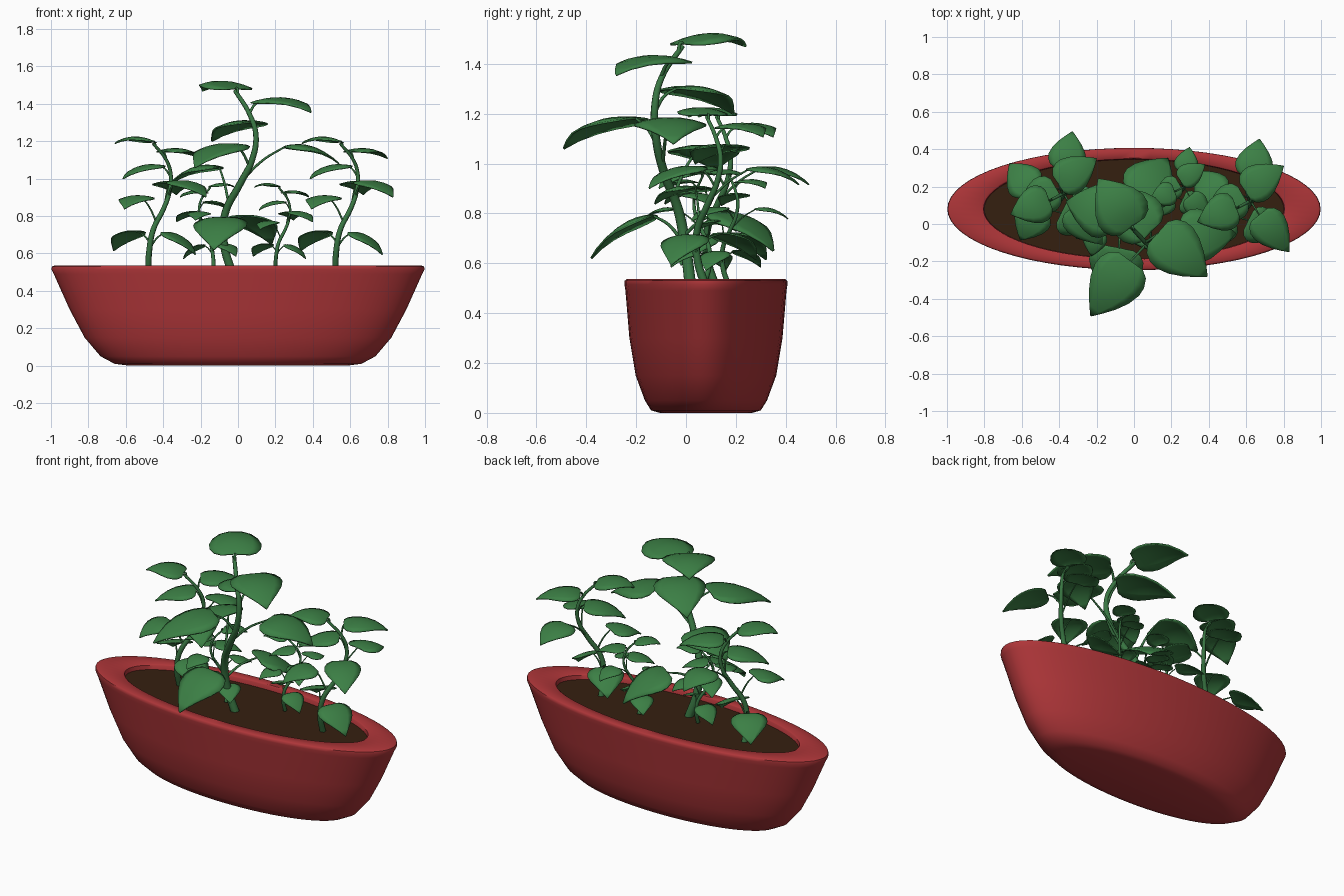
import bpy, bmesh, math
from mathutils import Vector

cube = bpy.data.objects.get("Cube")
if cube:
    bpy.data.objects.remove(cube)


def material(name, rgb):
    m = bpy.data.materials.new(name)
    m.use_nodes = True
    m.diffuse_color = (*rgb, 1)
    node = next(n for n in m.node_tree.nodes if n.type == 'BSDF_PRINCIPLED')
    node.inputs["Base Color"].default_value = (*rgb, 1)
    return m


RED = material("red glaze", (0.42, 0.036, 0.040))
SOIL = material("dark soil", (0.036, 0.014, 0.005))
LEAF = material("leaf green", (0.045, 0.215, 0.060))
STEM = material("stem green", (0.040, 0.180, 0.055))


def add_object(name, data, location=(0, 0, 0), angle=0, scale=1):
    ob = bpy.data.objects.new(name, data)
    bpy.context.collection.objects.link(ob)
    ob.location = location
    ob.rotation_euler.z = math.radians(angle)
    ob.scale = (scale,) * 3
    return ob


def mesh_from(bm, name, mat, smooth=True):
    bmesh.ops.recalc_face_normals(bm, faces=bm.faces)
    for f in bm.faces:
        f.smooth = smooth
    me = bpy.data.meshes.new(name)
    bm.to_mesh(me)
    bm.free()
    me.materials.append(mat)
    return me


def oval_loft(name, rings, mat, sides=64):
    """Join ovals given as (half width, half depth, height); close the ends."""
    bm = bmesh.new()
    loops = []
    for a, b, z in rings:
        loops.append([bm.verts.new((a * math.cos(k * math.tau / sides),
                                    b * math.sin(k * math.tau / sides), z))
                      for k in range(sides)])
    for lo, hi in zip(loops, loops[1:]):
        for k in range(sides):
            n = (k + 1) % sides
            bm.faces.new((lo[k], lo[n], hi[n], hi[k]))
    bm.faces.new(loops[0])
    bm.faces.new(loops[-1])
    return add_object(name, mesh_from(bm, name, mat), (0, 0.08, 0))


# Oval trough with rounded foot and thick rim
pot = oval_loft("pot", [
    (0.58, 0.185, 0.0), (0.66, 0.22, 0.01), (0.735, 0.245, 0.05),
    (0.82, 0.282, 0.15), (0.90, 0.307, 0.30), (0.985, 0.323, 0.49),
    (0.998, 0.327, 0.515), (0.995, 0.326, 0.53), (0.98, 0.318, 0.536),
    (0.82, 0.272, 0.536), (0.805, 0.267, 0.53), (0.80, 0.264, 0.49)], RED)
soil = oval_loft("soil", [(0.801, 0.265, 0.49), (0.801, 0.265, 0.505)], SOIL)
for ob in (pot, soil):
    bpy.context.view_layer.objects.active = ob
    ob.select_set(True)
    bpy.ops.object.shade_smooth_by_angle(angle=math.radians(50))
    ob.select_set(False)


# One plant: winding stem, then leaves as (stem joint, leaf base, leaf tip)
STEM_PATH = [(0, 0, -0.04), (-0.045, -0.02, 0.12), (-0.04, -0.05, 0.28),
             (0.04, -0.11, 0.44), (0.105, -0.14, 0.57), (0.126, -0.145, 0.70),
             (0.094, -0.12, 0.81), (0.014, -0.035, 0.94)]
LEAVES = [
    ((0.03, -0.05, 0.92), (0.02, -0.03, 0.95), (-0.16, 0.22, 0.94)),
    ((0.09, -0.12, 0.82), (0.16, -0.07, 0.88), (0.42, -0.30, 0.825)),
    ((0.12, -0.145, 0.68), (0.12, -0.06, 0.77), (-0.11, 0.17, 0.67)),
    ((0.09, -0.135, 0.54), (0.01, -0.22, 0.65), (-0.20, -0.51, 0.53)),
    ((0.05, -0.115, 0.46), (0.28, -0.09, 0.64), (0.57, -0.07, 0.55)),
    ((-0.045, -0.03, 0.15), (-0.05, -0.15, 0.26), (-0.10, -0.40, 0.09)),
    ((-0.045, -0.03, 0.18), (0.06, 0.12, 0.27), (0.21, 0.33, 0.12)),
    ((-0.02, -0.07, 0.34), (-0.07, 0.03, 0.53), (-0.33, 0.10, 0.44)),
]
# Half width along the leaf, from stalk to tip
OUTLINE = [(0, 0.05), (0.03, 0.55), (0.12, 0.83), (0.25, 0.98), (0.38, 1.0),
           (0.55, 0.86), (0.72, 0.60), (0.88, 0.28), (1, 0.02)]


def add_leaf(bm, base, tip, half_width=0.145, across=6):
    base, tip = Vector(base), Vector(tip)
    arch = (base + tip) / 2 + Vector((0, 0, 0.09))
    run = tip - base
    side = Vector((-run.y, run.x, 0)).normalized()
    rows = []
    for t, w in OUTLINE:
        mid = base * (1 - t) ** 2 + arch * 2 * t * (1 - t) + tip * t * t
        row = []
        for k in range(across + 1):
            s = 2 * k / across - 1
            drop = Vector((0, 0, -0.03 * (s * w) ** 2))
            lobe = run * (-0.07 * abs(s) * (1 - t) * w)
            row.append(bm.verts.new(mid + side * (s * w * half_width) + drop + lobe))
        rows.append(row)
    for r, n in zip(rows, rows[1:]):
        for k in range(across):
            bm.faces.new((r[k], r[k + 1], n[k + 1], n[k]))


def add_tube(curve, points, thick, thin):
    sp = curve.splines.new('BEZIER')
    sp.bezier_points.add(len(points) - 1)
    for i, (bp, p) in enumerate(zip(sp.bezier_points, points)):
        bp.co = p
        bp.handle_left_type = bp.handle_right_type = 'AUTO'
        bp.radius = thick + (thin - thick) * i / (len(points) - 1)


bm = bmesh.new()
stalks = bpy.data.curves.new("stalks", 'CURVE')
stalks.dimensions = '3D'
stalks.bevel_depth = 0.01
stalks.bevel_resolution = 2
stalks.resolution_u = 6
stalks.use_fill_caps = True
stalks.materials.append(STEM)
add_tube(stalks, STEM_PATH, 2.5, 1.1)
for joint, base, tip in LEAVES:
    add_leaf(bm, base, tip)
    bend = (Vector(joint) + Vector(base)) / 2 + Vector((0, 0, 0.02))
    add_tube(stalks, [joint, bend, base], 0.8, 0.5)
foliage = mesh_from(bm, "foliage", LEAF)

# Place the plants: name, position, turn, size
PLANTS = [
    ("tall_plant", (-0.03, 0.02, 0.53), 0, 1.0),
    ("left_plant", (0.52, 0.08, 0.53), 75, 0.70),
    ("right_plant", (-0.48, 0.12, 0.53), 75, 0.70),
    ("left_sprout", (0.20, 0.17, 0.53), 75, 0.45),
    ("right_sprout", (-0.13, 0.07, 0.53), 255, 0.45),
]
for name, place, turn, size in PLANTS:
    add_object(name + "_stalks", stalks, place, turn, size)
    leaves = add_object(name + "_leaves", foliage, place, turn, size)
    shell = leaves.modifiers.new("thickness", 'SOLIDIFY')
    shell.thickness = 0.008
    shell.offset = 0
